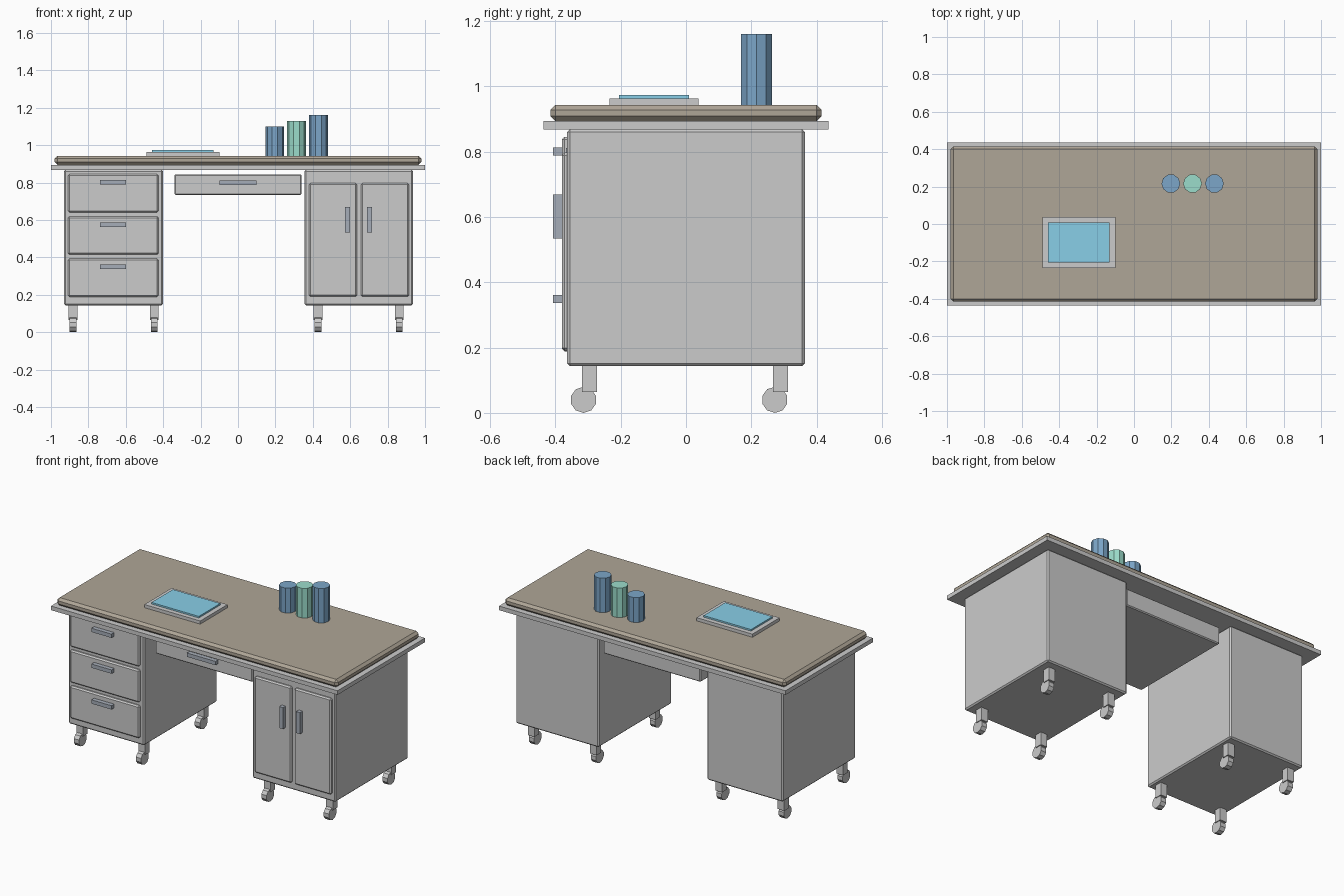
import bpy, bmesh
from math import pi
from mathutils import Matrix

if "Cube" in bpy.data.objects:
    bpy.data.objects.remove(bpy.data.objects["Cube"])


def material(name, rgb):
    m = bpy.data.materials.new(name)
    m.diffuse_color = (*rgb, 1)
    m.use_nodes = True
    m.node_tree.nodes["Principled BSDF"].inputs["Base Color"].default_value = m.diffuse_color
    return m


WOOD = material("brown_top", (0.43, 0.38, 0.31))
METAL = material("handle_metal", (0.38, 0.42, 0.48))
BLUE = material("blue", (0.20, 0.38, 0.58))
GREEN = material("green", (0.33, 0.72, 0.60))
SCREEN = material("screen_blue", (0.25, 0.62, 0.80))


def finish(name, bm, mat=None, bevel=0):
    bmesh.ops.recalc_face_normals(bm, faces=bm.faces)
    me = bpy.data.meshes.new(name)
    bm.to_mesh(me)
    bm.free()
    ob = bpy.data.objects.new(name, me)
    bpy.context.collection.objects.link(ob)
    if mat:
        me.materials.append(mat)
    if bevel:
        mod = ob.modifiers.new("edge_bevel", 'BEVEL')
        mod.width = bevel
        mod.segments = 1
    return ob


def box(name, x, y, z, mat=None, bevel=0):
    """Box from (min, max) pairs on each axis."""
    bm = bmesh.new()
    bmesh.ops.create_cube(bm, size=1)
    for v in bm.verts:
        for i, (lo, hi) in enumerate((x, y, z)):
            v.co[i] = lo if v.co[i] < 0 else hi
    return finish(name, bm, mat, bevel)


def cylinder(name, centre, r, depth, rot, mat=None):
    """Ten-sided cylinder."""
    bm = bmesh.new()
    bmesh.ops.create_cone(bm, cap_ends=True, segments=10, radius1=r, radius2=r,
                          depth=depth, matrix=Matrix.Translation(centre) @ rot)
    return finish(name, bm, mat)


def span(c, size):
    return (c - size / 2, c + size / 2)


# Worktop: thin support plate and chamfered slab
box("top_plate", (-1, 1), (-0.436, 0.436), (0.868, 0.894))
box("top_slab", (-0.98, 0.98), (-0.415, 0.415), (0.894, 0.943), WOOD, 0.015)

# Pedestals with casters
for side, cx, w in (("left", -0.665, 0.53), ("right", 0.645, 0.58)):
    box(f"{side}_cabinet", span(cx, w), (-0.364, 0.364), (0.144, 0.868), None, 0.008)
    for sx in (-1, 1):
        for sy in (-1, 1):
            x, y = cx + sx * 0.217, sy * 0.293 - 0.003
            box(f"{side}_caster_stem", span(x, 0.046), span(y, 0.046), (0.064, 0.15))
            # rotated so that a corner of the wheel points down
            turn = Matrix.Rotation(pi / 2, 4, 'X') @ Matrix.Rotation(pi / 2, 4, 'Y')
            cylinder(f"{side}_caster_wheel", (x, y - 0.018, 0.04), 0.04, 0.036, turn)

# Drawers in the left pedestal
for i in range(3):
    zc = 0.743 - i * 0.226
    box("drawer_front", span(-0.667, 0.484), (-0.38, -0.35), span(zc, 0.205), None, 0.008)
    box("drawer_handle", span(-0.668, 0.14), (-0.407, -0.378), span(zc + 0.058, 0.024), METAL)

# Doors on the right pedestal
for s in (-1, 1):
    box("door", span(0.647 + s * 0.139, 0.257), (-0.38, -0.35), (0.191, 0.797), None, 0.008)
    box("door_handle", span(0.645 + s * 0.059, 0.026), (-0.407, -0.378), (0.534, 0.669), METAL)

# Centre drawer under the top
box("centre_drawer", (-0.34, 0.34), (-0.34, 0.34), (0.734, 0.844), None, 0.006)
box("centre_drawer_handle", (-0.1, 0.1), (-0.367, -0.338), (0.788, 0.812), METAL)

# Tablet lying on the desk
box("tablet_body", span(-0.295, 0.39), span(-0.098, 0.272), (0.941, 0.963))
box("tablet_screen", span(-0.295, 0.33), span(-0.098, 0.214), (0.961, 0.973), SCREEN)

# Row of upright canisters
upright = Matrix.Rotation(pi / 2, 4, 'Z')
for x, top, mat in ((0.197, 1.10, BLUE), (0.313, 1.13, GREEN), (0.430, 1.16, BLUE)):
    cylinder("canister", (x, 0.216, (0.942 + top) / 2), 0.05, top - 0.942, upright, mat)
